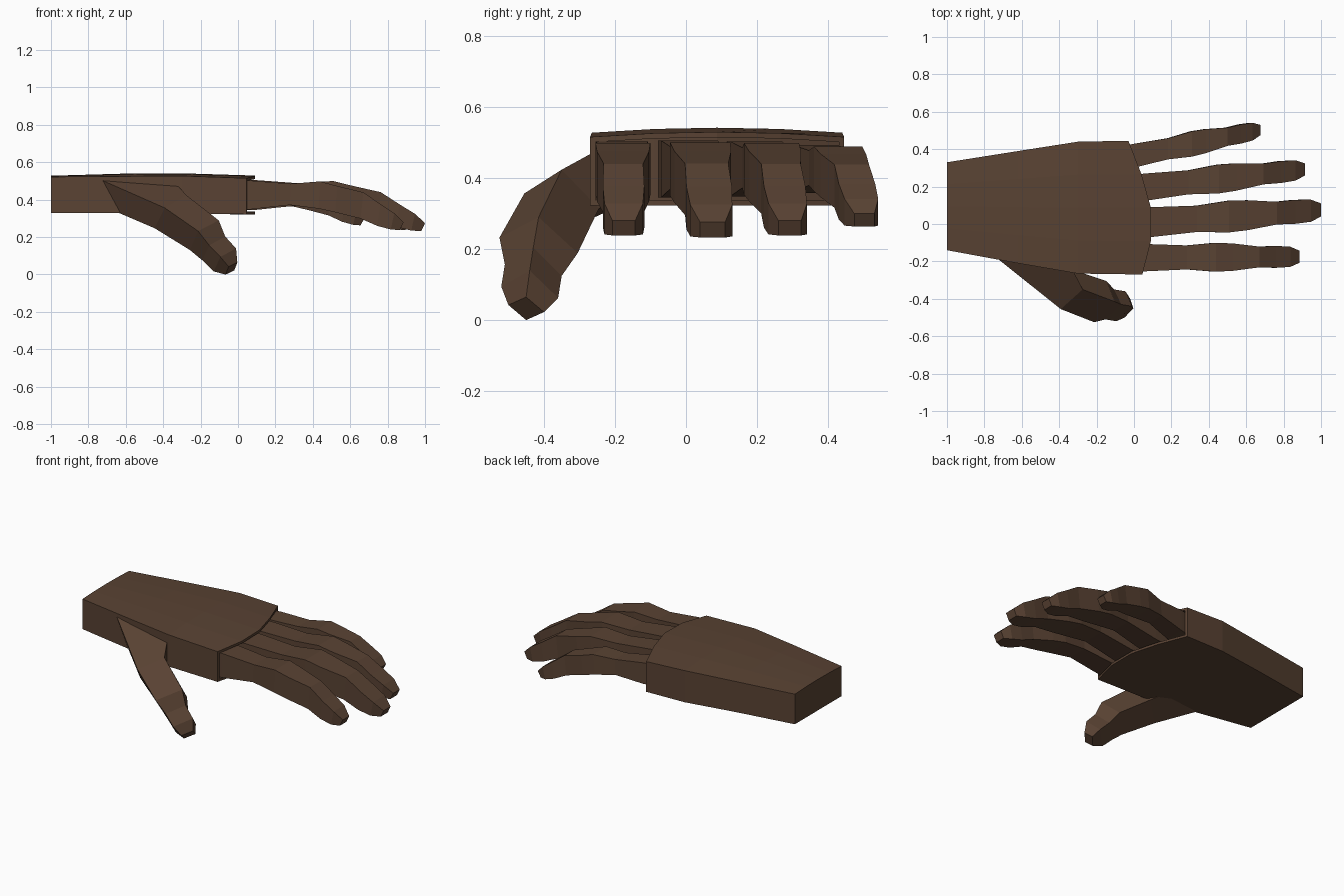
import bpy, bmesh
from mathutils import Vector

if "Cube" in bpy.data.objects:
    bpy.data.objects.remove(bpy.data.objects["Cube"])

skin = bpy.data.materials.new("brown_skin")
skin.diffuse_color = (0.10, 0.055, 0.033, 1)
skin.use_nodes = True
skin.node_tree.nodes["Principled BSDF"].inputs["Base Color"].default_value = skin.diffuse_color


def finish(name, bm):
    bmesh.ops.recalc_face_normals(bm, faces=bm.faces[:])
    mesh = bpy.data.meshes.new(name)
    bm.to_mesh(mesh)
    bm.free()
    mesh.materials.append(skin)
    ob = bpy.data.objects.new(name, mesh)
    bpy.context.collection.objects.link(ob)
    return ob


def loft(sections):
    """Closed skin through rings of points; returns bmesh and its end cap."""
    bm = bmesh.new()
    rings = [[bm.verts.new(p) for p in s] for s in sections]
    n = len(rings[0])
    for a, b in zip(rings, rings[1:]):
        for i in range(n):
            j = (i + 1) % n
            bm.faces.new((a[i], a[j], b[j], b[i]))
    return bm, rings


# Palm: tapered slab with a crowned back and a curved front edge
T = (0, 0.25, 0.5, 0.75, 1)
FRONT = (0.045, 0.09, 0.09, 0.04, -0.03)
# each station: x, low y, high y, bottom z, edge top z
stations = [(-1, -0.14, 0.33, 0.33, 0.522), (-0.62, -0.21, 0.39, 0.33, 0.525),
            (-0.30, -0.265, 0.44, 0.325, 0.527), (None, -0.27, 0.445, 0.322, 0.515)]
sections = []
for x, y0, y1, zb, zt in stations:
    xs = FRONT if x is None else [x] * 5
    crown = 0.006 if x == -1 else 0.014
    low = [(xs[i], y0 + (y1 - y0) * t, zb) for i, t in enumerate(T)]
    top = [(xs[i], y0 + (y1 - y0) * t, zt + crown * 4 * t * (1 - t)) for i, t in enumerate(T)]
    sections.append(low + top[::-1])
bm, rings = loft(sections)
caps = []
for r in (rings[0], rings[-1]):
    caps.append([bm.faces.new((r[i], r[i + 1], r[8 - i], r[9 - i])) for i in range(4)])
bmesh.ops.recalc_face_normals(bm, faces=bm.faces[:])
# recessed knuckle opening behind a thin rim
bmesh.ops.inset_region(bm, faces=caps[1], thickness=0.015, use_even_offset=True)
pocket = bmesh.ops.extrude_face_region(bm, geom=caps[1])["geom"]
bmesh.ops.translate(bm, vec=(-0.10, 0, 0), verts=[v for v in pocket if isinstance(v, bmesh.types.BMVert)])
bmesh.ops.delete(bm, geom=caps[1], context='FACES')
finish("palm", bm)

# Fingers: (length fraction, relative width, top z, bottom z)
PROFILE = [(-0.13, 1, 0.505, 0.345), (0, 1, 0.505, 0.345), (0.27, 0.88, 0.487, 0.37),
           (0.46, 1.06, 0.50, 0.35), (0.57, 1, 0.475, 0.33), (0.74, 0.76, 0.44, 0.295),
           (0.85, 0.80, 0.375, 0.255), (0.94, 0.74, 0.325, 0.235), (1, 0.44, 0.275, 0.232)]


def finger(name, x0, x1, y0, y1, width, droop):
    secs = []
    for f, w, zt, zb in PROFILE:
        x, y, h = x0 + (x1 - x0) * f, y0 + (y1 - y0) * f, width * w
        zt, zb = (0.425 + (z - 0.425) * droop for z in (zt, zb))
        xb = x - 0.02 * max(f, 0)
        secs.append([(xb, y - h, zb), (xb, y + h, zb), (x, y + h, zt), (x, y - h, zt)])
    b, r = loft(secs)
    b.faces.new(r[0])
    b.faces.new(r[-1])
    finish(name, b)


finger("index_finger", 0.06, 0.885, -0.18, -0.175, 0.073, 0.97)
finger("middle_finger", 0.09, 1.0, 0.01, 0.075, 0.08, 1.0)
finger("ring_finger", 0.06, 0.915, 0.197, 0.292, 0.073, 0.97)
finger("little_finger", 0.0, 0.675, 0.365, 0.502, 0.064, 0.84)

# Thumb: diamond sections leaving the side of the palm, turned downward
U, V = Vector((-0.3, -1, 0.2)), Vector((0.7, 0, 0.72))
secs = [[(-0.73, -0.185, 0.505), (-0.35, -0.20, 0.505), (-0.42, -0.10, 0.36), (-0.65, -0.19, 0.335)]]
for c, a, b in [((-0.36, -0.35, 0.335), 0.105, 0.122), ((-0.18, -0.415, 0.21), 0.11, 0.11),
                ((-0.13, -0.43, 0.14), 0.08, 0.088), ((-0.07, -0.44, 0.078), 0.08, 0.085),
                ((-0.035, -0.45, 0.032), 0.05, 0.045)]:
    c = Vector(c)
    secs.append([c + U * a, c + V * b, c - U * a, c - V * b])
bm, rings = loft(secs)
bm.faces.new(rings[0])
bm.faces.new(rings[-1])
finish("thumb", bm)
